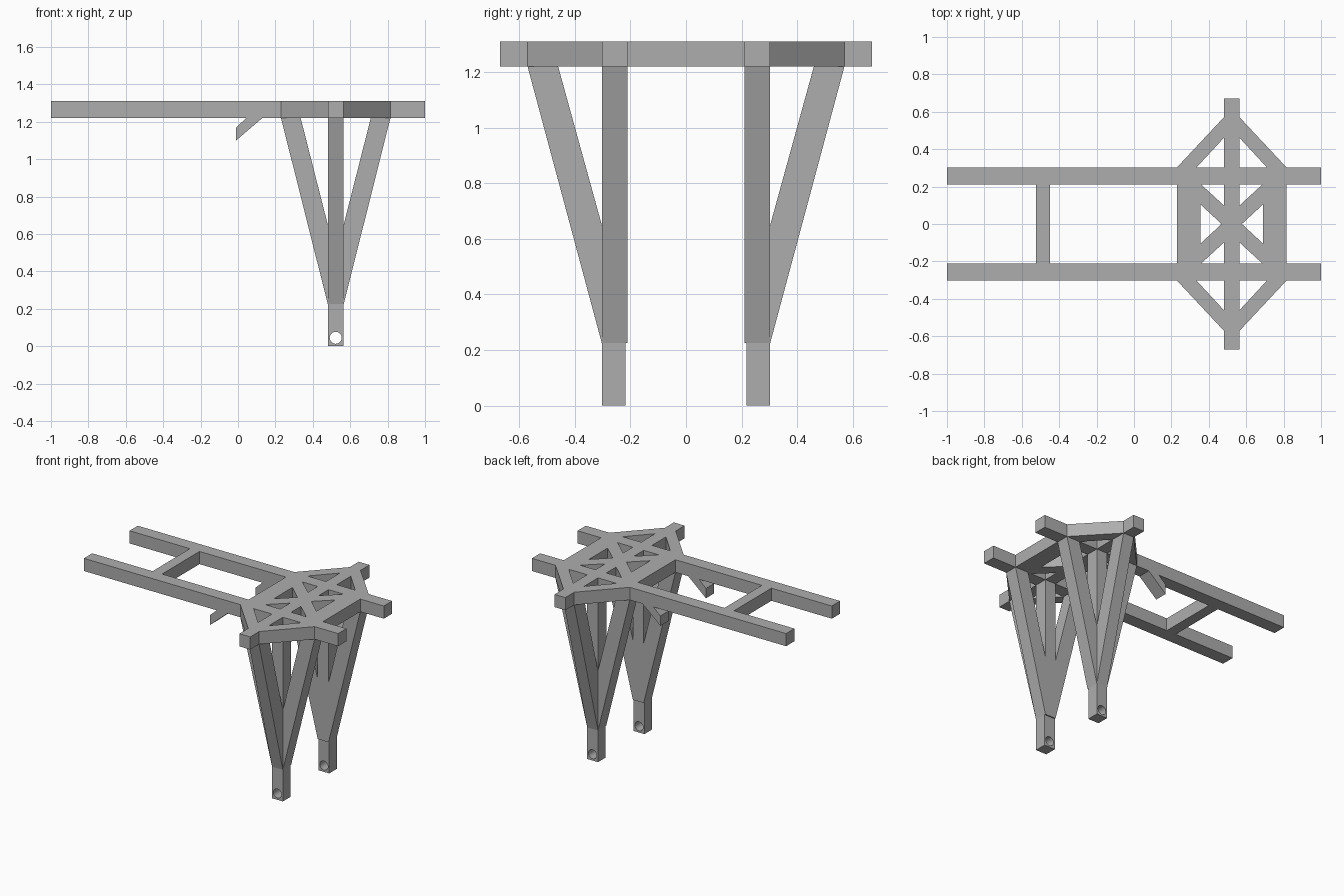
import bpy, bmesh, math
from mathutils import Vector

if "Cube" in bpy.data.objects:
    bpy.data.objects.remove(bpy.data.objects["Cube"], do_unlink=True)

# Single grey material
grey = bpy.data.materials.new("plain grey")
grey.use_nodes = True
COLOUR = (0.42, 0.42, 0.42, 1)
grey.diffuse_color = COLOUR
grey.node_tree.nodes["Principled BSDF"].inputs["Base Color"].default_value = COLOUR

# Main dimensions
CX = 0.5225                 # centre line of the tower
HALF = 0.0425               # half width of posts and middle beam
IN, OUT = 0.21, 0.303       # inner and outer side of the rails
LOW, TOP = 1.22, 1.31       # underside and top of the deck
KNEE, CROTCH = 0.225, 0.65  # where braces meet the post


def prism(name, outlines, axis, lo, hi):
    """Extrude flat outlines along an axis; points use the other two axes in order."""
    bm = bmesh.new()
    for pts in outlines:
        verts = []
        for a, b in pts:
            co = [a, b]
            co.insert("xyz".index(axis), lo)
            verts.append(bm.verts.new(co))
        face = bm.faces.new(verts)
        step = Vector((0, 0, 0))
        step["xyz".index(axis)] = hi - lo
        new = bmesh.ops.extrude_face_region(bm, geom=[face])["geom"]
        bmesh.ops.translate(bm, vec=step, verts=[v for v in new if isinstance(v, bmesh.types.BMVert)])
    bmesh.ops.recalc_face_normals(bm, faces=bm.faces[:])
    mesh = bpy.data.meshes.new(name)
    bm.to_mesh(mesh)
    bm.free()
    mesh.materials.append(grey)
    ob = bpy.data.objects.new(name, mesh)
    bpy.context.collection.objects.link(ob)
    return ob


def cut(ob, cutter):
    """Subtract the cutter and throw it away."""
    cutter.hide_render = True
    mod = ob.modifiers.new("cut", "BOOLEAN")
    mod.operation, mod.solver, mod.object = "DIFFERENCE", "EXACT", cutter
    bpy.ops.object.select_all(action="DESELECT")
    bpy.context.view_layer.objects.active = ob
    ob.select_set(True)
    bpy.ops.object.modifier_apply(modifier=mod.name)
    bpy.data.objects.remove(cutter, do_unlink=True)


def flip(pts, sx=1, sy=1):
    """Mirror deck points about the tower centre line and the long axis."""
    return [(CX + sx * (x - CX), y * sy) for x, y in pts]


# Deck outline: two long rails, cross tie, braced tower head
left_half = [(-0.525, IN), (-1, IN), (-1, OUT), (0.23, OUT),
             (CX - HALF, 0.57), (CX - HALF, 0.67)]
right_half = [(CX + HALF, 0.67), (CX + HALF, 0.57), (0.815, OUT), (1, OUT),
              (1, IN), (0.815, IN)]
half = left_half + right_half
deck = prism("deck_frame", [half + flip(half[::-1], sy=-1)], "z", LOW, TOP)

# Deck openings
edge = CX - HALF
corner = [(0.335, OUT), (edge, OUT), (edge, 0.46)]
inner = [(0.36, IN), (edge, IN), (edge, 0.10)]
side = [(0.355, 0.105), (0.355, -0.105), (0.468, 0)]
window = [(-0.45, IN), (0.23, IN), (0.23, -IN), (-0.45, -IN)]
holes = [flip(p, sx, sy) for p in (corner, inner) for sx in (1, -1) for sy in (1, -1)]
holes += [side, flip(side, -1), window]
cut(deck, prism("deck_cutter", holes, "z", LOW - 0.1, TOP + 0.1))

for label, s in (("left", 1), ("right", -1)):
    side_name = "back" if s > 0 else "front"

    # Post with two slanted braces in one plane
    fan = [(HALF, KNEE), (0.2925, LOW), (0.1875, LOW), (HALF, CROTCH), (HALF, LOW)]
    fan = [(CX + x, z) for x, z in fan] + [(CX - x, z) for x, z in fan[::-1]]
    prism(side_name + "_leg", [fan], "y", s * IN, s * OUT)

    # Outward brace
    brace = [(OUT, KNEE), (0.57, LOW), (0.46, LOW), (OUT, CROTCH)]
    prism(side_name + "_outer_brace", [[(s * y, z) for y, z in brace]],
          "x", CX - HALF, CX + HALF)

    # Foot with a round pin hole
    foot = prism(side_name + "_foot",
                 [[(CX - HALF, 0), (CX + HALF, 0), (CX + HALF, KNEE), (CX - HALF, KNEE)]],
                 "y", s * 0.218, s * OUT)
    ring = [math.tau * i / 32 for i in range(32)]
    circle = [(CX + 0.032 * math.cos(a), 0.045 + 0.032 * math.sin(a)) for a in ring]
    cut(foot, prism("pin_cutter", [circle], "y", s * 0.1, s * 0.4))
    bpy.ops.object.shade_smooth_by_angle(angle=math.radians(30))

    # Slanted hook under the rail
    hook = [(-0.01, 1.10), (-0.01, 1.17), (0.045, LOW), (0.13, LOW)]
    prism(side_name + "_hook", [hook], "y", s * IN, s * OUT)
